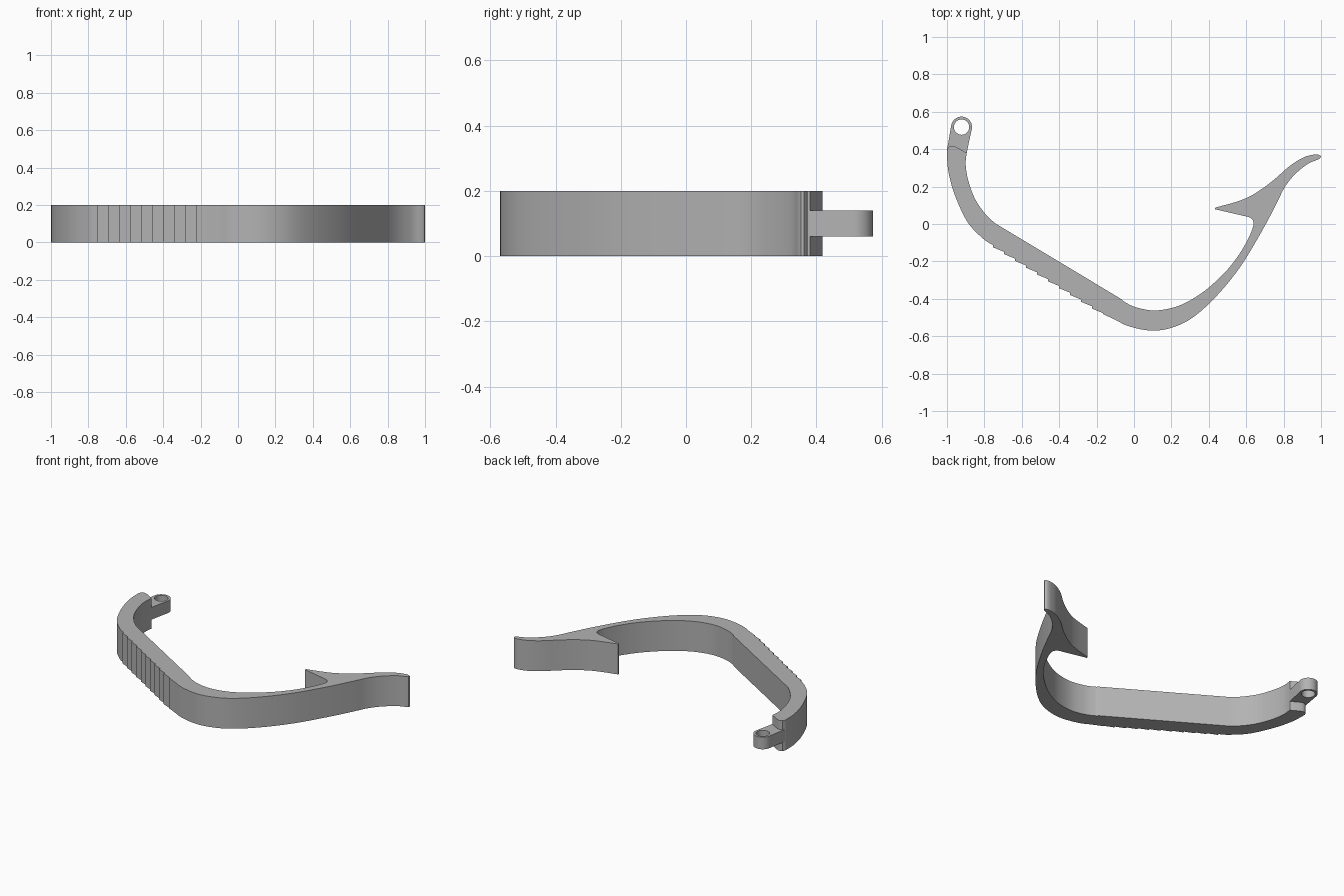
import bpy, bmesh, math
from mathutils import Vector

cube = bpy.data.objects.get("Cube")
if cube:
    bpy.data.objects.remove(cube, do_unlink=True)

grey = bpy.data.materials.new("plain grey")
grey.use_nodes = True
GREY = (0.45, 0.45, 0.45, 1)
grey.diffuse_color = GREY
grey.node_tree.nodes["Principled BSDF"].inputs["Base Color"].default_value = GREY


def smooth(points, steps=5):
    """Rounded path through the points, with free ends."""
    p = [Vector(q) for q in points]
    p = [2 * p[0] - p[1]] + p + [2 * p[-1] - p[-2]]
    path = []
    for a, b, c, d in zip(p, p[1:], p[2:], p[3:]):
        for i in range(steps):
            t = i / steps
            path.append(0.5 * (2 * b + (c - a) * t + (2 * a - 5 * b + 4 * c - d) * t**2
                               + (3 * b - a - 3 * c + d) * t**3))
    return path + [p[-2]]


def arc(cx, cy, r, start, end, n):
    return [Vector((cx + r * math.cos(math.radians(start + (end - start) * i / n)),
                    cy + r * math.sin(math.radians(start + (end - start) * i / n))))
            for i in range(n + 1)]


def plate(name, loops, z0, z1):
    """Extrude an outline, with optional holes, from z0 to z1."""
    bm = bmesh.new()
    edges = []
    for loop in loops:
        verts = [bm.verts.new((p[0], p[1], z0)) for p in loop]
        edges += [bm.edges.new((verts[i - 1], verts[i])) for i in range(len(verts))]
    bmesh.ops.triangle_fill(bm, use_beauty=True, use_dissolve=False, edges=edges)
    top = bmesh.ops.extrude_face_region(bm, geom=bm.faces[:], use_keep_orig=True)["geom"]
    bmesh.ops.translate(bm, vec=(0, 0, z1 - z0),
                        verts=[g for g in top if isinstance(g, bmesh.types.BMVert)])
    bmesh.ops.recalc_face_normals(bm, faces=bm.faces[:])
    mesh = bpy.data.meshes.new(name)
    bm.to_mesh(mesh)
    bm.free()
    mesh.materials.append(grey)
    obj = bpy.data.objects.new(name, mesh)
    bpy.context.collection.objects.link(obj)
    bpy.ops.object.select_all(action="DESELECT")
    obj.select_set(True)
    bpy.context.view_layer.objects.active = obj
    bpy.ops.object.shade_smooth_by_angle(angle=math.radians(25))
    return obj


# Outer side of the upper bend
outline = smooth([(-1, .395), (-.994, .29), (-.96, .16), (-.89, .01), (-.805, -.08), (-.755, -.112)])

# Saw-tooth grip: a shallow ramp, then a small step
for i in range(10):
    x, y = -.755 + .059 * i, -.112 - .0365 * i
    outline += [Vector((x, y - .012)), Vector((x + .059, y - .0365))]

# Outer side of the main bend, up to the flared tip
outline += smooth([(-.165, -.482), (-.1, -.512), (-.03, -.546), (.09, -.57), (.2, -.555), (.31, -.503),
                   (.435, -.392), (.564, -.235), (.68, -.045), (.76, .105), (.805, .195),
                   (.86, .265), (.93, .322), (.98, .343), (.996, .352)])
# Rounded tip and inner edge down to the barb point
outline += smooth([(1, .362), (.985, .371), (.955, .37), (.9, .353), (.83, .308), (.75, .238),
                   (.68, .185), (.61, .143), (.535, .115), (.435, .088)])
# Underside of the barb and its rounded throat
outline += smooth([(.432, .079), (.61, .038)], 1)
outline += smooth([(.622, .034), (.636, .018), (.638, -.008), (.617, -.065), (.564, -.16),
                   (.485, -.26), (.377, -.358), (.27, -.424), (.18, -.454), (.095, -.462),
                   (.01, -.445), (-.045, -.42), (-.067, -.402)])
# Inner side of the upper bend and the stepped end
outline += smooth([(-.745, .005), (-.8, .06), (-.853, .14), (-.888, .24), (-.9, .32), (-.895, .38)])
outline += smooth([(-.95, .412), (-.972, .418), (-.991, .412)], 3)
plate("hook_body", [outline], 0, .2)

# Narrow pierced eye standing on the end of the shank
eye = arc(-.922, .518, .056, -12, 168, 24) + [
    Vector(p) for p in ((-.999, .4), (-.99, .33), (-.905, .33), (-.894, .38), (-.88, .45))]
hole = arc(-.922, .518, .041, 0, 360, 32)[:-1]
plate("eye_lug", [eye, hole], .06, .14)
